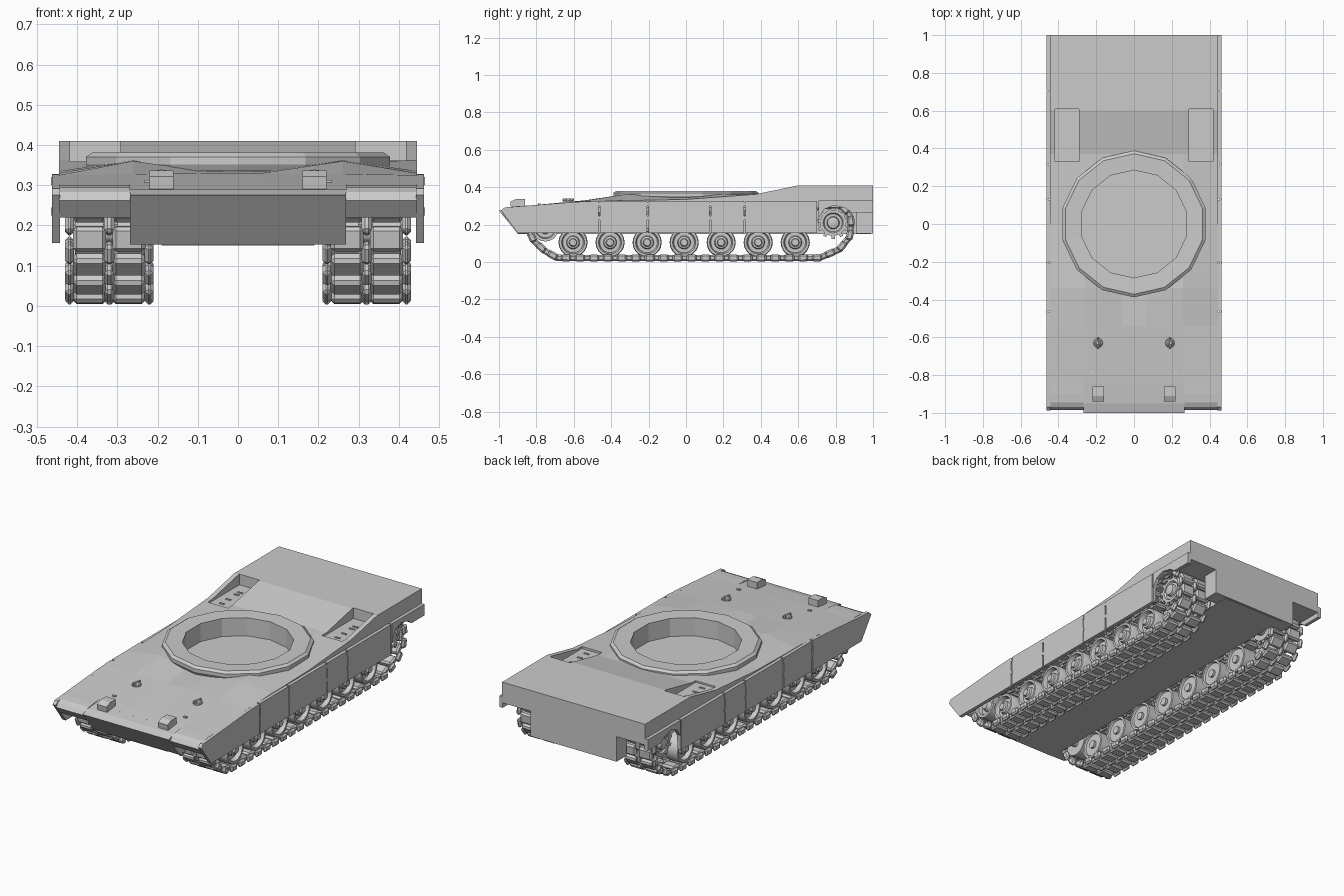
import bpy, bmesh, math
from mathutils import Matrix, Vector
from mathutils.geometry import convex_hull_2d

if "Cube" in bpy.data.objects:
    bpy.data.objects.remove(bpy.data.objects["Cube"])


def finish(name, bm, mirror=False, bevel=0, smooth=False):
    bmesh.ops.recalc_face_normals(bm, faces=bm.faces)
    me = bpy.data.meshes.new(name)
    bm.to_mesh(me)
    bm.free()
    ob = bpy.data.objects.new(name, me)
    bpy.context.collection.objects.link(ob)
    if bevel:
        m = ob.modifiers.new("Bevel", 'BEVEL')
        m.width, m.segments = bevel, 1
    if mirror:
        m = ob.modifiers.new("Mirror", 'MIRROR')
        m.use_mirror_merge = False
    if smooth:
        bpy.ops.object.select_all(action='DESELECT')
        ob.select_set(True)
        bpy.context.view_layer.objects.active = ob
        bpy.ops.object.shade_smooth_by_angle(angle=math.radians(35))
    return ob


def add_prism(bm, pts, x0, x1):
    a = [bm.verts.new((x0, y, z)) for y, z in pts]
    b = [bm.verts.new((x1, y, z)) for y, z in pts]
    bm.faces.new(a)
    bm.faces.new(b[::-1])
    for i in range(len(pts)):
        j = (i + 1) % len(pts)
        bm.faces.new((a[i], b[i], b[j], a[j]))


def prism(name, pts, x0, x1, **kw):
    bm = bmesh.new()
    add_prism(bm, pts, x0, x1)
    return finish(name, bm, **kw)


def add_box(bm, c, s, mat=Matrix()):
    bmesh.ops.create_cube(bm, size=1, matrix=mat @ Matrix.Translation(c) @ Matrix.Diagonal((*s, 1)))


def add_lathe(bm, prof, seg, mat, closed=False):
    # profile of (height, radius) turned round local z
    rings = [[bm.verts.new(mat @ Vector((r * math.cos(math.pi / 2 + k * math.tau / seg),
                                         r * math.sin(math.pi / 2 + k * math.tau / seg), h)))
              for k in range(seg)] for h, r in prof]
    if closed:
        rings.append(rings[0])
    for a, b in zip(rings, rings[1:]):
        for k in range(seg):
            bm.faces.new((a[k], a[k - 1], b[k - 1], b[k]))
    if not closed:
        bm.faces.new(rings[0])
        bm.faces.new(rings[-1])


def axle(y, z):
    return Matrix.Translation((0, y, z)) @ Matrix.Rotation(math.pi / 2, 4, 'Y')


# upper deck: (y, outer edge z, shoulder z, centre z, half width of centre recess)
rows = [(-.84, .302, .302, .302, .08), (-.54, .325, .328, .33, .06), (-.34, .33, .36, .334, .075),
        (-.25, .33, .362, .335, .12), (0, .335, .36, .34, .12), (.37, .362, .362, .362, .12),
        (.6, .41, .41, .41, .12), (1, .41, .41, .41, .12)]
bm = bmesh.new()
grid = [[bm.verts.new((x, y, z)) for x, z in
         ((-.445, e), (-.26, s), (-w, c), (w, c), (.26, s), (.445, e))] for y, e, s, c, w in rows]
for a, b in zip(grid, grid[1:]):
    for k in range(5):
        bm.faces.new((a[k], a[k + 1], b[k + 1], b[k]))
ext = bmesh.ops.extrude_face_region(bm, geom=bm.faces[:], use_keep_orig=True)
for v in ext["geom"]:
    if isinstance(v, bmesh.types.BMVert):
        v.co.z = .293
deck = finish("upper_deck", bm)

# cutter: turret opening and two engine deck wells
bm = bmesh.new()
add_lathe(bm, [(.2, .288), (.6, .288)], 14, Matrix())
for s in (-1, 1):
    add_box(bm, (s * .355, .47, .45), (.126, .28, .2))
cutter = finish("well_cutter", bm)
cutter.hide_render = True
cutter.hide_viewport = True
mod = deck.modifiers.new("Wells", 'BOOLEAN')
mod.object, mod.operation, mod.solver = cutter, 'DIFFERENCE', 'EXACT'

# latches in the engine deck wells
bm = bmesh.new()
for y in (.37, .43, .5, .53):
    add_box(bm, (.36, y, .351), (.03, .01, .006))
finish("well_latches", bm, mirror=True)

# turret ring with the sunken well below it
bm = bmesh.new()
add_lathe(bm, [(.335, .378), (.352, .388), (.37, .388), (.381, .372), (.378, .285), (.275, .285), (.275, .291),
               (.335, .291)], 14, Matrix(), closed=True)
finish("turret_ring", bm)
bm = bmesh.new()
add_lathe(bm, [(.268, .29), (.276, .29)], 14, Matrix())
finish("turret_well_floor", bm)

# lower hull, nose and rear plate
prism("lower_hull", [(-.9, .15), (.99, .15), (.99, .295), (.3, .295), (.3, .268), (-.3, .268), (-.3, .295),
                     (-.9, .295)], -.19, .19)
prism("nose", [(-1, .275), (-.9, .152), (-.84, .152), (-.84, .302), (-.95, .289)], -.268, .268)
prism("rear_plate", [(.91, .152), (1, .152), (1, .33), (.91, .33)], -.268, .268)

# curved front fenders
prism("front_fender", [(-.84, .302), (-.9, .299), (-.945, .294), (-.97, .283), (-.985, .262), (-.95, .22),
                       (-.94, .225), (-.968, .26), (-.955, .275), (-.9, .288), (-.84, .29)],
      .268, .445, mirror=True)

# side skirts, split in panels
bm = bmesh.new()
panels = [[(-.988, .275), (-.9, .156), (-.469, .156), (-.469, .327), (-.58, .322), (-.97, .292)]]
seams = [-.465, -.205, .13, .315, .705]
for a, b in zip(seams, seams[1:]):
    panels.append([(a + .004, .156), (b - .004, .156), (b - .004, .327), (a + .004, .327)])
panels.append([(.708, .156), (.712, .24), (.74, .283), (.79, .303), (.85, .29), (.885, .265), (1, .265),
               (1, .328), (.708, .328)])
for p in panels:
    add_prism(bm, p, .443, .463)
finish("side_skirt", bm, mirror=True)

# skirt hinges inside each seam
bm = bmesh.new()
for y in seams[:4]:
    for z in (.235, .31):
        add_box(bm, (.459, y, z), (.013, .012, .02))
finish("skirt_hinges", bm, mirror=True)

# headlight boxes
bm = bmesh.new()
add_prism(bm, [(-.935, .284), (-.86, .29), (-.86, .336), (-.91, .336), (-.94, .322)], .16, .22)
add_box(bm, (.222, -.785, .308), (.02, .012, .01))
finish("headlight", bm, mirror=True)

# lifting eyes on the glacis
bm = bmesh.new()
add_lathe(bm, [(.315, .026), (.328, .026), (.332, .014), (.338, .014)], 8, Matrix.Translation((.19, -.63, 0)))
add_box(bm, (.19, -.63, .332), (.012, .06, .014))
finish("lifting_eye", bm, mirror=True, bevel=.003)

# road wheels, paired discs with hub
bm = bmesh.new()
wheels = [-.604 + i * .198 for i in range(7)]
for y in wheels:
    m = axle(y, .105)
    add_lathe(bm, [(.335, .03), (.335, .078), (.402, .078), (.408, .074), (.408, .062), (.385, .055),
                   (.385, .036), (.402, .032), (.405, .022), (.416, .018), (.416, .006)], 20, m)
    add_lathe(bm, [(.225, .03), (.225, .062), (.215, .066), (.215, .078), (.3, .078), (.3, .03)], 20, m)
    add_lathe(bm, [(.212, .022), (.34, .022)], 12, m)
finish("road_wheels", bm, mirror=True, smooth=True)

# front idler
IDLER, SPROCKET = (-.752, .18), (.787, .21)
bm = bmesh.new()
m = axle(*IDLER)
add_lathe(bm, [(.335, .03), (.335, .07), (.405, .07), (.405, .055), (.385, .05), (.385, .03), (.41, .02)], 20, m)
add_lathe(bm, [(.225, .03), (.225, .07), (.3, .07), (.3, .03)], 20, m)
add_lathe(bm, [(.18, .022), (.34, .022)], 12, m)
finish("idler_wheel", bm, mirror=True, smooth=True)

# rear drive sprocket with teeth
bm = bmesh.new()
m = axle(*SPROCKET)
add_lathe(bm, [(.18, .04), (.235, .04), (.235, .07), (.255, .07), (.255, .052), (.385, .052), (.385, .07),
               (.405, .07), (.405, .054), (.395, .048), (.395, .034), (.415, .03), (.42, .012)], 22, m)
for k in range(11):
    rot = m @ Matrix.Rotation(k * math.tau / 11, 4, 'Z')
    for h in (.245, .395):
        add_box(bm, (.074, 0, h), (.024, .018, .016), rot)
finish("drive_sprocket", bm, mirror=True, smooth=True)

# track path: hull round the wheels, with slack at the ends
pts = [Vector(p) for p in ((-.69, .023), (-.755, .06), (-.815, .115), (.715, .023), (.82, .068), (.875, .135))]
for (cy, cz), r in [(IDLER, .085), (SPROCKET, .095)] + [((y, .105), .083) for y in wheels]:
    pts += [Vector((cy + r * math.cos(k * math.tau / 48), cz + r * math.sin(k * math.tau / 48)))
            for k in range(48)]
path = [pts[i] for i in convex_hull_2d(pts)]
if sum(a.x * b.y - b.x * a.y for a, b in zip(path, path[1:] + path[:1])) < 0:
    path.reverse()
legs = list(zip(path, path[1:] + path[:1]))
total = sum((b - a).length for a, b in legs)


def along(d):
    d %= total
    for a, b in legs:
        n = (b - a).length
        if d <= n:
            p = a.lerp(b, d / n)
            if p.y > .24 and -.75 < p.x < .787:  # upper run sags
                p.y -= .04 * math.sin(math.pi * (p.x + .75) / 1.537)
            return p
        d -= n
    return path[0].copy()


def frame(d):
    p, t = along(d), (along(d + .015) - along(d - .015)).normalized()
    return Matrix(((1, 0, 0, 0), (0, t.x, -t.y, p.x), (0, t.y, t.x, p.y), (0, 0, 0, 1)))


# track links: paired pads and three connectors
LINKS = 50
pitch = total / LINKS
bm = bmesh.new()
for i in range(LINKS):
    f = frame(i * pitch)
    for x in (.2715, .369):
        add_box(bm, (x, 0, 0), (.082, pitch * .84, .034), f)
    g = frame((i + .5) * pitch)
    for x, w in ((.221, .022), (.32, .026), (.419, .022)):
        add_box(bm, (x, 0, 0), (w, pitch * .72, .038), g)
finish("track", bm, mirror=True, bevel=.009)
